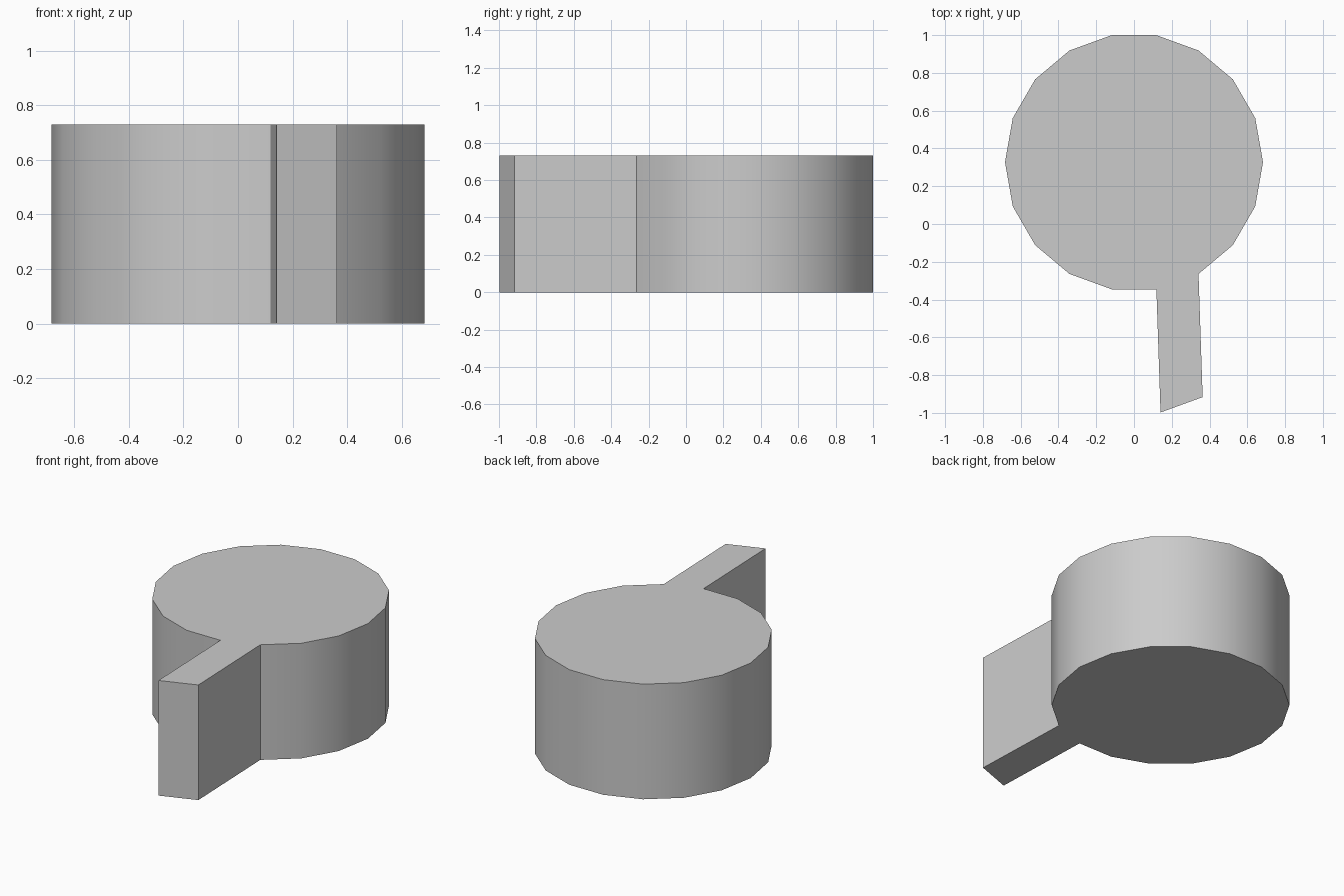
import bpy, bmesh
from math import sin, cos, radians

if "Cube" in bpy.data.objects:
    bpy.data.objects.remove(bpy.data.objects["Cube"])

SIDES, RADIUS, CENTRE_Y, HEIGHT = 18, 0.683, 0.327, 0.73
TAB_SHIFT = (0.022, -0.652)

# Round outline, with the edge from 280 to 300 degrees pulled out as the tab
outline = []
for i in range(SIDES):
    a = radians(i * 360 / SIDES)
    x, y = RADIUS * cos(a), CENTRE_Y + RADIUS * sin(a)
    outline.append((x, y))
    if i == 14:
        outline.append((x + TAB_SHIFT[0], y + TAB_SHIFT[1]))
    elif i == 15:
        outline.insert(-1, (x + TAB_SHIFT[0], y + TAB_SHIFT[1]))

# Extrude the outline to a solid
bm = bmesh.new()
base = bm.faces.new([bm.verts.new((x, y, 0)) for x, y in outline])
top = bmesh.ops.extrude_face_region(bm, geom=[base], use_keep_orig=True)
bmesh.ops.translate(bm, vec=(0, 0, HEIGHT),
                    verts=[g for g in top["geom"] if isinstance(g, bmesh.types.BMVert)])
bmesh.ops.recalc_face_normals(bm, faces=bm.faces)

mesh = bpy.data.meshes.new("round_block_with_tab")
bm.to_mesh(mesh)
bm.free()
block = bpy.data.objects.new("round_block_with_tab", mesh)
bpy.context.collection.objects.link(block)

# Smooth round wall, sharp rims and tab edges
bpy.context.view_layer.objects.active = block
block.select_set(True)
bpy.ops.object.shade_smooth_by_angle(angle=radians(30))
